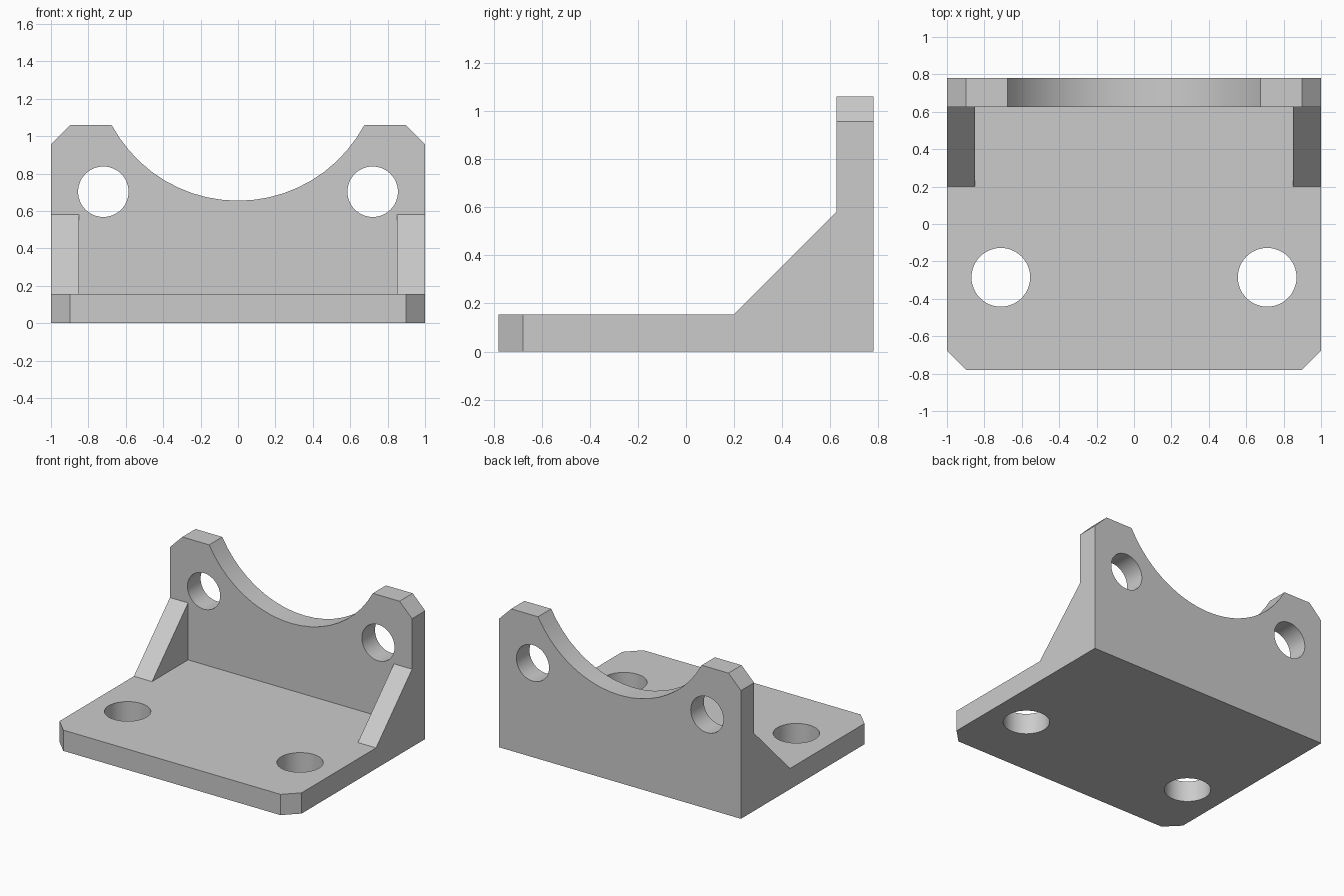
import bpy, bmesh
from math import asin, sin, cos
from mathutils import Vector, Matrix

if "Cube" in bpy.data.objects:
    bpy.data.objects.remove(bpy.data.objects["Cube"])

grey = bpy.data.materials.new("light_grey")
grey.use_nodes = True
colour = (0.6, 0.6, 0.6, 1)
grey.diffuse_color = colour
grey.node_tree.nodes["Principled BSDF"].inputs["Base Color"].default_value = colour

# Overall sizes
HALF_X, HALF_Y, HEIGHT = 1.0, 0.78, 1.06
THICK, CHAMFER, GUSSET = 0.155, 0.103, 0.15
WALL_Y = HALF_Y - THICK


def finish(name, bm):
    bmesh.ops.recalc_face_normals(bm, faces=bm.faces)
    mesh = bpy.data.meshes.new(name)
    bm.to_mesh(mesh)
    bm.free()
    mesh.materials.append(grey)
    obj = bpy.data.objects.new(name, mesh)
    bpy.context.collection.objects.link(obj)
    return obj


def prism(name, points, depth):
    """Close the outline and extrude it along the depth vector."""
    bm = bmesh.new()
    face = bm.faces.new([bm.verts.new(p) for p in points])
    new = bmesh.ops.extrude_face_region(bm, geom=[face])["geom"]
    verts = [g for g in new if isinstance(g, bmesh.types.BMVert)]
    bmesh.ops.translate(bm, verts=verts, vec=Vector(depth))
    if face.is_valid and len(bm.faces) == len(points) + 1:
        bm.faces.new(face.verts)
    return finish(name, bm)


def hole_cutter(name, radius, centre, axis):
    bm = bmesh.new()
    turn = Matrix.Rotation(1.5707963, 4, "X") if axis == "Y" else Matrix()
    bmesh.ops.create_cone(bm, cap_ends=True, segments=48, radius1=radius,
                          radius2=radius, depth=0.5,
                          matrix=Matrix.Translation(centre) @ turn)
    obj = finish(name, bm)
    obj.hide_render = True
    return obj


def combine(target, tool, operation):
    mod = target.modifiers.new(operation.lower(), "BOOLEAN")
    mod.operation, mod.solver, mod.object = operation, "EXACT", tool
    bpy.context.view_layer.objects.active = target
    bpy.ops.object.modifier_apply(modifier=mod.name)
    bpy.data.objects.remove(tool)


# Base plate with chamfered front corners
bracket = prism("mounting_bracket", [
    (-HALF_X, HALF_Y, 0), (-HALF_X, CHAMFER - HALF_Y, 0),
    (CHAMFER - HALF_X, -HALF_Y, 0), (HALF_X - CHAMFER, -HALF_Y, 0),
    (HALF_X, CHAMFER - HALF_Y, 0), (HALF_X, HALF_Y, 0)], (0, 0, THICK))

# Upright wall with chamfered shoulders and a round cradle in its top edge
R, CENTRE_Z, STEPS = 0.765, 1.42, 20
reach = asin(0.676 / R)
arc = [(R * sin(a), WALL_Y, CENTRE_Z - R * cos(a))
       for a in (reach * (2 * i / STEPS - 1) for i in range(STEPS + 1))]
arc[0] = (arc[0][0], WALL_Y, HEIGHT)
arc[-1] = (arc[-1][0], WALL_Y, HEIGHT)
wall = prism("upright_wall", [
    (-HALF_X, WALL_Y, 0), (-HALF_X, WALL_Y, HEIGHT - CHAMFER),
    (CHAMFER - HALF_X, WALL_Y, HEIGHT)] + arc + [
    (HALF_X - CHAMFER, WALL_Y, HEIGHT), (HALF_X, WALL_Y, HEIGHT - CHAMFER),
    (HALF_X, WALL_Y, 0)], (0, THICK, 0))
combine(bracket, wall, "UNION")

# Sloping side gussets
for side in (-1, 1):
    x = side * HALF_X
    gusset = prism("gusset", [
        (x, 0.2, THICK), (x, WALL_Y, 0.58), (x, WALL_Y + 0.05, 0.58),
        (x, WALL_Y + 0.05, 0.1), (x, 0.2, 0.1)], (-side * GUSSET, 0, 0))
    combine(bracket, gusset, "UNION")

# Bolt holes through the wall and the base
for side in (-1, 1):
    combine(bracket, hole_cutter("wall_hole", 0.135, (side * 0.72, 0.7, 0.703), "Y"), "DIFFERENCE")
    combine(bracket, hole_cutter("base_hole", 0.157, (side * 0.712, -0.285, 0.08), "Z"), "DIFFERENCE")

# Smooth the curved surfaces and keep the edges sharp
bpy.ops.object.select_all(action="DESELECT")
bracket.select_set(True)
bpy.context.view_layer.objects.active = bracket
bpy.ops.object.shade_smooth_by_angle()
